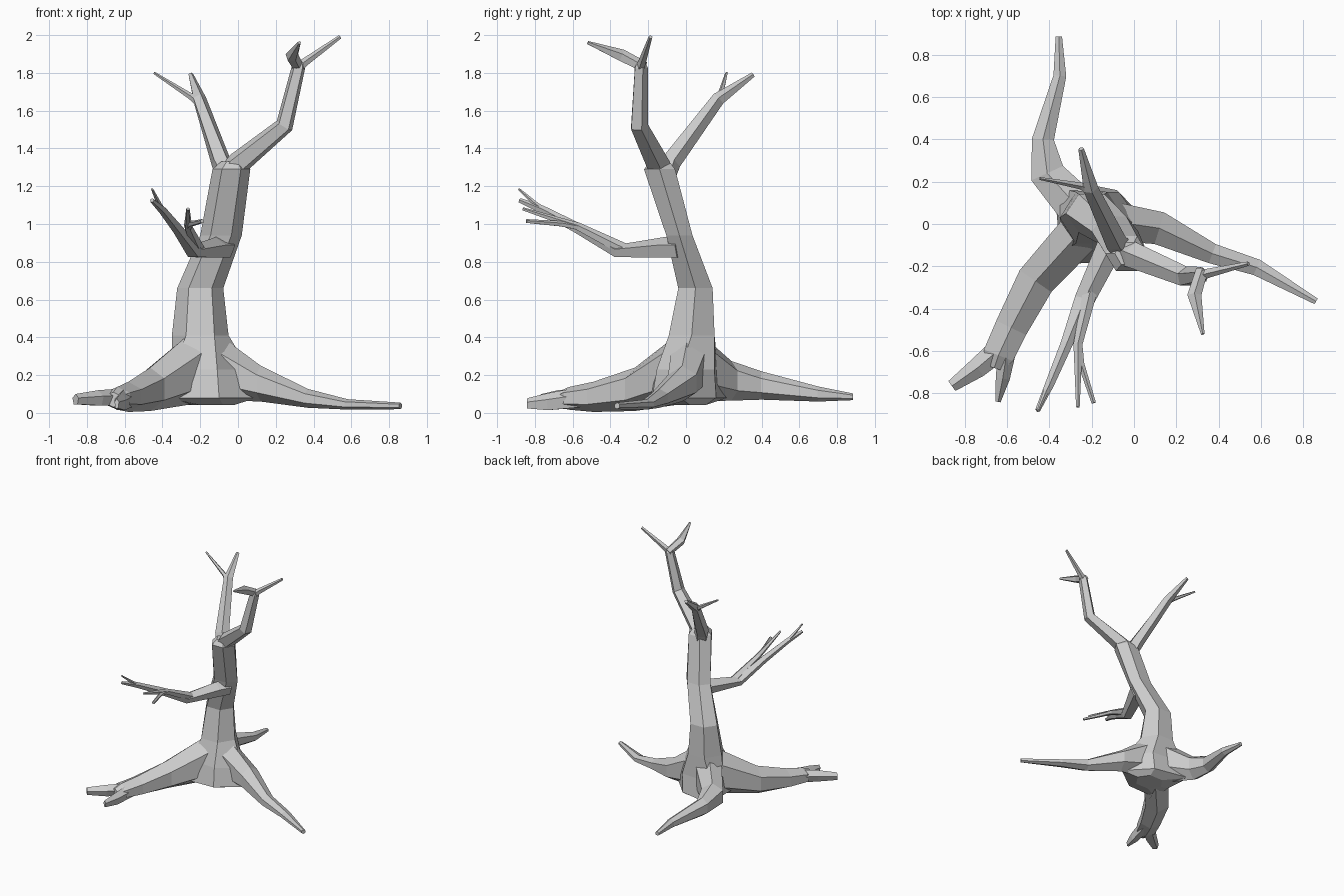
import bpy, bmesh
from math import sin, cos, pi
from mathutils import Vector

if "Cube" in bpy.data.objects:
    bpy.data.objects.remove(bpy.data.objects["Cube"])

parts = bpy.data.collections.new("limb_parts")
bpy.context.scene.collection.children.link(parts)


def loft(name, rings, coll):
    """Closed faceted skin through rings that share a point count."""
    bm = bmesh.new()
    vs = [[bm.verts.new(p) for p in r] for r in rings]
    n = len(vs[0])
    for a, b in zip(vs, vs[1:]):
        for i in range(n):
            j = (i + 1) % n
            bm.faces.new((a[i], a[j], b[j], b[i]))
    bm.faces.new(vs[0])
    bm.faces.new(vs[-1])
    bmesh.ops.recalc_face_normals(bm, faces=bm.faces)
    me = bpy.data.meshes.new(name)
    bm.to_mesh(me)
    bm.free()
    ob = bpy.data.objects.new(name, me)
    coll.objects.link(ob)
    return ob


def limb(name, pts, sides=5, up=(0, 0, 1), upright=False):
    """Tapered limb; each point is x, y, z, width, height."""
    c = [Vector(p[:3]) for p in pts]
    rings = []
    for i, p in enumerate(pts):
        t = Vector()
        if i > 0:
            t += (c[i] - c[i - 1]).normalized()
        if i < len(c) - 1:
            t += (c[i + 1] - c[i]).normalized()
        if upright:
            t.z = 0
        t.normalize()
        s = t.cross(Vector(up)).normalized()
        u = s.cross(t)
        w, h = p[3] / 2, p[-1] / 2
        rings.append([c[i] + s * w * cos(pi / 2 + 2 * pi * k / sides)
                      + u * h * sin(pi / 2 + 2 * pi * k / sides) for k in range(sides)])
    return loft(name, rings, parts)


def oval(x, y, z, rx, ry):
    return [(x + rx * cos(k * pi / 3), y + ry * sin(k * pi / 3), z) for k in range(6)]


# Trunk with a star-shaped flare between the roots
flare_low = [(.1, -.03), (-.08, .16), (-.38, .22), (-.36, -.01), (-.38, -.19), (-.1, -.18)]
flare_top = [(.06, -.03), (-.07, .15), (-.35, .17), (-.345, .0), (-.35, -.14), (-.11, -.155)]
trunk = loft("bare_tree", [
    oval(-.14, .02, .042, .12, .1),
    [(x, y, .08) for x, y in flare_low],
    [(x, y, .23) for x, y in flare_top],
    oval(-.2, .03, .41, .15, .14),
    oval(-.2, .05, .66, .122, .105),
    oval(-.09, -.035, .94, .11, .08),
    oval(-.035, -.14, 1.29, .1, .095),
    oval(-.03, -.14, 1.33, .06, .06)], bpy.context.scene.collection)

# Roots
limb("right_root", [(-.15, .02, .26, .22, .38), (.12, -.02, .155, .18, .19),
                    (.37, -.14, .077, .11, .1), (.58, -.205, .045, .09, .055),
                    (.86, -.365, .037, .035, .035)], 6, upright=True)
limb("back_root", [(-.22, .03, .26, .24, .4), (-.41, .24, .17, .19, .21),
                   (-.43, .4, .145, .12, .15), (-.35, .7, .1, .07, .08),
                   (-.355, .885, .085, .035, .035)], 6, upright=True)
limb("front_root", [(-.22, 0, .25, .24, .4), (-.465, -.27, .125, .21, .23),
                    (-.58, -.49, .085, .18, .16), (-.64, -.62, .077, .17, .12),
                    (-.66, -.68, .07, .1, .08)], 6, upright=True)
limb("front_root_left_toe", [(-.61, -.57, .08, .12, .1), (-.74, -.68, .075, .1, .09),
                             (-.86, -.765, .07, .06, .06)], upright=True)
limb("front_root_right_toe", [(-.59, -.54, .08, .1, .12), (-.62, -.73, .055, .07, .1),
                              (-.642, -.84, .048, .025, .06)], upright=True)

# Upper right branch and its twigs
limb("right_branch", [(-.05, -.13, 1.24, .15), (.0, -.15, 1.32, .13), (.245, -.25, 1.52, .1),
                      (.32, -.24, 1.83, .075), (.33, -.24, 1.86, .045)], up=(0, 1, 0))
limb("right_twig_outer", [(.305, -.245, 1.815, .06), (.36, -.23, 1.86, .045),
                          (.54, -.187, 1.99, .022)])
limb("right_twig_front", [(.32, -.22, 1.83, .06), (.285, -.34, 1.89, .07),
                          (.325, -.52, 1.96, .018)])

# Upper back branch and its twigs
limb("back_branch", [(-.05, -.12, 1.24, .12), (-.09, -.08, 1.33, .11),
                     (-.205, .17, 1.66, .075), (-.25, .355, 1.79, .028)])
limb("back_twig", [(-.19, .14, 1.63, .05), (-.25, .18, 1.675, .035), (-.445, .215, 1.8, .014)])

# Low front branch and its twigs
limb("front_branch", [(-.08, -.03, .87, .15, .12), (-.12, -.12, .87, .13, .12),
                      (-.235, -.36, .855, .1, .075), (-.32, -.57, .975, .06),
                      (-.4, -.76, 1.075, .045), (-.455, -.88, 1.125, .025)])
limb("front_twig_upper", [(-.385, -.73, 1.06, .035), (-.415, -.79, 1.1, .028),
                          (-.455, -.885, 1.185, .012)])
limb("front_twig_inner", [(-.21, -.33, .865, .07), (-.265, -.57, .985, .045),
                          (-.265, -.865, 1.08, .018)])
limb("front_twig_small", [(-.262, -.55, .98, .035), (-.25, -.66, 1.0, .032),
                          (-.19, -.845, 1.015, .022)])

# Fuse all limbs into one skin
mod = trunk.modifiers.new("fuse", 'BOOLEAN')
mod.operation = 'UNION'
mod.solver = 'EXACT'
mod.operand_type = 'COLLECTION'
mod.collection = parts
bpy.context.view_layer.update()
fused = bpy.data.meshes.new_from_object(
    trunk.evaluated_get(bpy.context.evaluated_depsgraph_get()))
trunk.modifiers.clear()
trunk.data = fused
for ob in list(parts.objects):
    bpy.data.objects.remove(ob)
bpy.data.collections.remove(parts)
